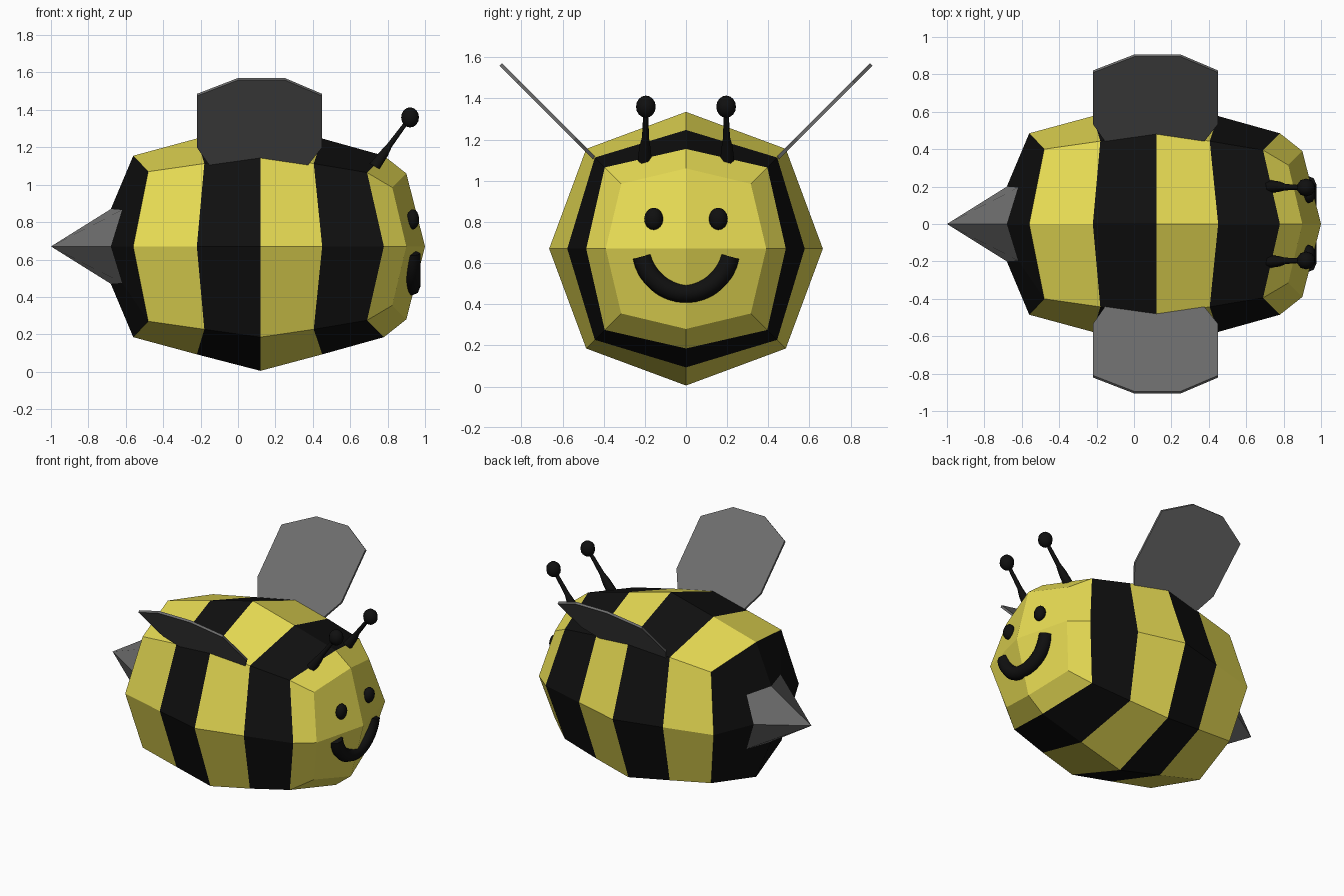
import bpy, bmesh, math
from mathutils import Vector

cube = bpy.data.objects.get("Cube")
if cube:
    bpy.data.objects.remove(cube, do_unlink=True)

MID = 0.67  # height of the body axis


def material(name, rgb):
    m = bpy.data.materials.new(name)
    m.use_nodes = True
    m.diffuse_color = (*rgb, 1)
    bsdf = m.node_tree.nodes["Principled BSDF"]
    bsdf.inputs["Base Color"].default_value = (*rgb, 1)
    bsdf.inputs["Roughness"].default_value = 0.8
    return m


yellow = material("yellow", (0.8, 0.71, 0.088))
black = material("black", (0.005, 0.005, 0.005))
grey = material("grey", (0.152, 0.152, 0.152))


def finish(bm, name, *mats):
    bmesh.ops.recalc_face_normals(bm, faces=bm.faces)
    mesh = bpy.data.meshes.new(name)
    bm.to_mesh(mesh)
    bm.free()
    for m in mats:
        mesh.materials.append(m)
    obj = bpy.data.objects.new(name, mesh)
    bpy.context.collection.objects.link(obj)
    return obj


def smooth(obj):
    for p in obj.data.polygons:
        p.use_smooth = True


# Body: eight-sided rings along x, each (axis x, axis radius, corner x, corner offset)
rings = [
    (-0.68, 0.2, -0.62, 0.195),
    (-0.56, 0.485, -0.48, 0.4),
    (-0.22, 0.577, -0.18, 0.443),
    (0.12, 0.665, 0.12, 0.485),
    (0.45, 0.577, 0.405, 0.443),
    (0.78, 0.485, 0.69, 0.395),
    (0.9, 0.39, 0.825, 0.315),
]
stripes = [1, 0, 1, 0, 1, 0]  # 0 yellow, 1 black, 2 grey
bm = bmesh.new()
loops = []
for ax, ar, cx, co in rings:
    loop = []
    for k in range(8):
        a = k * math.pi / 4
        x, r = (cx, co * math.sqrt(2)) if k % 2 else (ax, ar)
        loop.append(bm.verts.new((x, r * math.cos(a), MID + r * math.sin(a))))
    loops.append(loop)
for lower, upper, colour in zip(loops, loops[1:], stripes):
    for k in range(8):
        n = (k + 1) % 8
        bm.faces.new((lower[k], lower[n], upper[n], upper[k])).material_index = colour
# Stinger point and face centre close the two ends with four quads each
for loop, x, colour in ((loops[0], -1, 2), (loops[-1], 1, 0)):
    tip = bm.verts.new((x, 0, MID))
    for k in range(0, 8, 2):
        face = bm.faces.new((tip, loop[k], loop[k + 1], loop[(k + 2) % 8]))
        face.material_index = colour
finish(bm, "striped_body", yellow, black, grey)


def ball(name, centre, size):
    bm = bmesh.new()
    bmesh.ops.create_uvsphere(bm, u_segments=10, v_segments=8, radius=1)
    bmesh.ops.scale(bm, vec=size, verts=bm.verts)
    bmesh.ops.translate(bm, vec=centre, verts=bm.verts)
    smooth(finish(bm, name, black))


def tube(name, points, radii, bevel, resolution):
    curve = bpy.data.curves.new(name, "CURVE")
    curve.dimensions = "3D"
    curve.bevel_depth = bevel
    curve.bevel_resolution = resolution
    curve.use_fill_caps = True
    spline = curve.splines.new("POLY")
    spline.points.add(len(points) - 1)
    for p, co, r in zip(spline.points, points, radii):
        p.co = (*co, 1)
        p.radius = r
    curve.materials.append(black)
    obj = bpy.data.objects.new(name, curve)
    bpy.context.collection.objects.link(obj)


# Wing outline as (x, distance outward); the plate rises at 45 degrees
outline = [(0, 0.9), (0.25, 0.9), (0.45, 0.815), (0.45, 0.54), (0.37, 0.44),
           (0.3, 0.36), (-0.07, 0.36), (-0.15, 0.44), (-0.22, 0.54), (-0.22, 0.815)]


def wing(name, side):
    bm = bmesh.new()
    normal = Vector((0, -side, 1)).normalized() * 0.008
    base = [Vector((x, side * s, s + 0.665)) for x, s in outline]
    top = [bm.verts.new(p + normal) for p in base]
    low = [bm.verts.new(p - normal) for p in base]
    bm.faces.new(top)
    bm.faces.new(low[::-1])
    for i in range(len(base)):
        j = (i + 1) % len(base)
        bm.faces.new((top[i], low[i], low[j], top[j]))
    finish(bm, name, grey)


# Paired parts
for label, side in (("left", 1), ("right", -1)):
    wing(f"{label}_wing", side)
    ball(f"{label}_eye", (0.935, side * 0.157, 0.815), (0.035, 0.046, 0.054))
    ball(f"{label}_antenna_tip", (0.92, side * 0.195, 1.36), (0.05, 0.048, 0.054))
    tube(f"{label}_antenna_stalk",
         [(0.71, side * 0.2, 1.07), (0.78, side * 0.2, 1.165), (0.81, side * 0.197, 1.21),
          (0.91, side * 0.195, 1.345)],
         [1.1, 0.8, 0.5, 0.35], 0.034, 1)

# Smiling mouth: an arc lying on the face
angles = [math.radians(190 + 160 * i / 16) for i in range(17)]
tube("mouth", [(0.927, 0.215 * math.cos(a), MID + 0.215 * math.sin(a)) for a in angles],
     [1] * 17, 0.048, 2)
